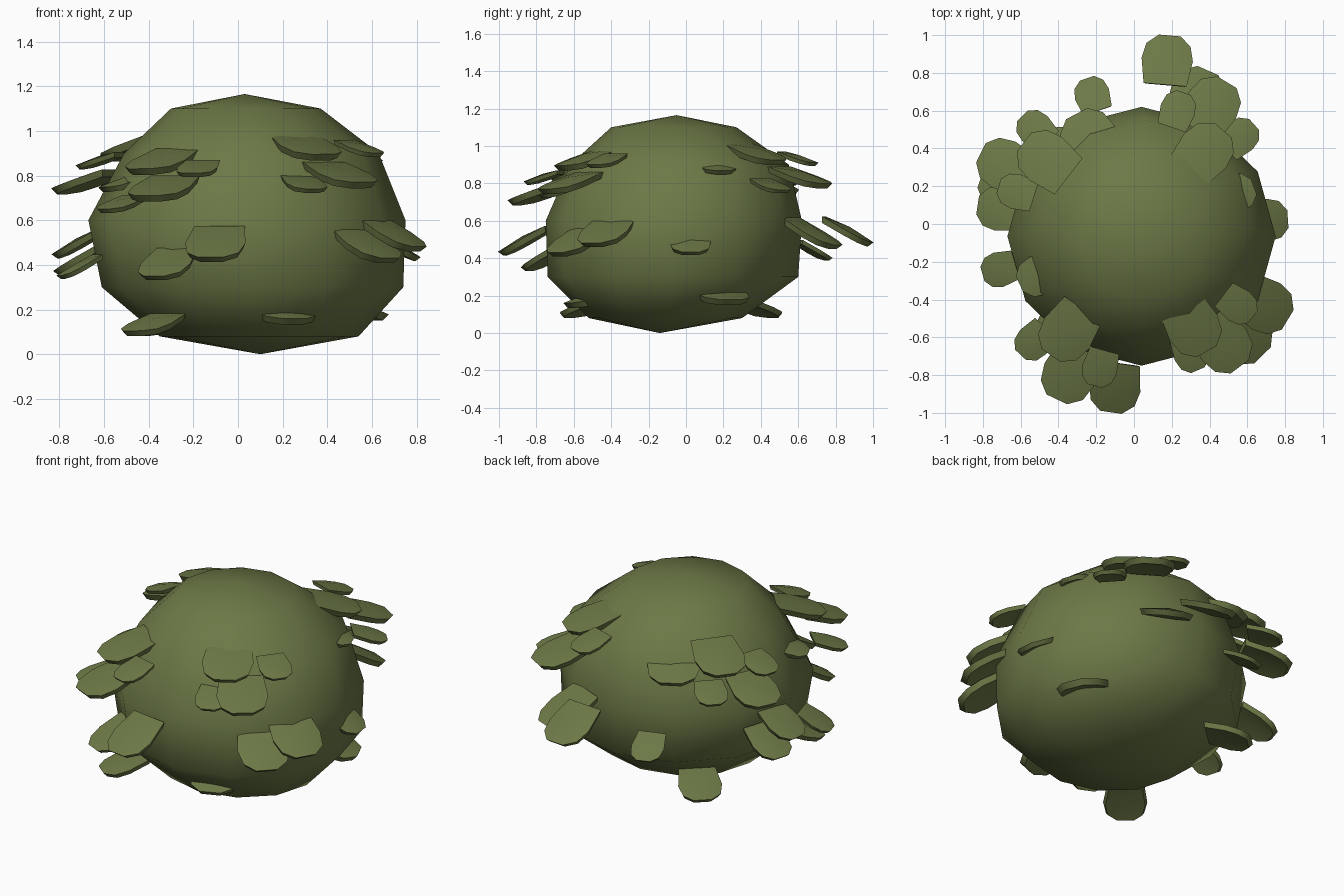
import bpy, bmesh, math
from mathutils import Matrix, Vector

if "Cube" in bpy.data.objects:
    bpy.data.objects.remove(bpy.data.objects["Cube"])

green = bpy.data.materials.new("leaf green")
green.diffuse_color = (0.15, 0.19, 0.062, 1)
green.use_nodes = True
green.node_tree.nodes["Principled BSDF"].inputs["Base Color"].default_value = green.diffuse_color


def finish(bm, name, angle):
    bmesh.ops.recalc_face_normals(bm, faces=bm.faces)
    me = bpy.data.meshes.new(name)
    bm.to_mesh(me)
    bm.free()
    me.materials.append(green)
    ob = bpy.data.objects.new(name, me)
    bpy.context.collection.objects.link(ob)
    bpy.context.view_layer.objects.active = ob
    ob.select_set(True)
    bpy.ops.object.shade_smooth_by_angle(angle=math.radians(angle))
    ob.select_set(False)
    return ob


# Bush body: stacked 12-sided rings (z, centre x, centre y, radius x, radius y)
rings = [(0.08, 0.095, -0.11, 0.445, 0.41), (0.30, 0.065, -0.07, 0.675, 0.67),
         (0.60, 0.04, -0.065, 0.71, 0.685), (0.90, 0.06, -0.035, 0.57, 0.585),
         (1.10, 0.035, -0.065, 0.335, 0.335)]
SEG = 12
bm = bmesh.new()
loops = [[bm.verts.new((cx + rx * math.cos(math.tau * i / SEG),
                        cy + ry * math.sin(math.tau * i / SEG), z)) for i in range(SEG)]
         for z, cx, cy, rx, ry in rings]
low, high = bm.verts.new((0.1, -0.14, 0)), bm.verts.new((0.03, -0.05, 1.165))
for i in range(SEG):
    j = (i + 1) % SEG
    for a, b in zip(loops, loops[1:]):
        bm.faces.new((a[i], a[j], b[j], b[i]))
    bm.faces.new((low, loops[0][j], loops[0][i]))
    bm.faces.new((high, loops[-1][i], loops[-1][j]))
finish(bm, "bush_body", 75)

# Leaf outline: local x points outward, y across, unit size
OUTLINE = [(-0.5, -0.42), (0.02, -0.5), (0.32, -0.43), (0.5, -0.22),
           (0.5, 0.2), (0.32, 0.43), (0.02, 0.5), (-0.5, 0.42)]


def leaf(bm, x, y, z, size, azimuth):
    pitch = math.radians(19 if z > 0.65 or z < 0.25 else 30)
    length, width, thick = size * 1.02, size * 0.94, 0.12 * size

    m = (Matrix.Translation((x, y, z)) @ Matrix.Rotation(azimuth, 4, 'Z')
         @ Matrix.Rotation(pitch, 4, 'Y'))

    def put(u, v, w):
        bow = 0.05 - 0.28 * (v * v + 0.35 * u * u)
        return bm.verts.new(m @ Vector((u * length, v * width, w + bow * size)))
    top = [put(u, v, thick / 2) for u, v in OUTLINE]
    bot = [put(u * 0.9, v * 0.9, -thick / 2) for u, v in OUTLINE]
    ct, cb = put(0, 0, thick / 2), put(0, 0, -thick / 2)
    for i in range(len(OUTLINE)):
        j = (i + 1) % len(OUTLINE)
        bm.faces.new((ct, top[i], top[j]))
        bm.faces.new((cb, bot[j], bot[i]))
        bm.faces.new((top[i], bot[i], bot[j], top[j]))


B, S = 0.305, 0.2  # large and small leaf
# Leaves by cluster: (x, y, z, size)
clusters = {
    "front_right_leaves": [
        (0.31, -0.54, 0.925, B), (0.30, -0.68, 0.76, S), (0.47, -0.63, 0.80, B),
        (0.55, -0.43, 0.92, S), (0.69, -0.43, 0.54, B), (0.58, -0.59, 0.49, B),
        (0.20, -0.49, 0.19, B)],
    "front_left_leaves": [
        (-0.35, -0.57, 0.86, B), (-0.18, -0.76, 0.83, S), (-0.34, -0.79, 0.74, B),
        (-0.53, -0.62, 0.67, S), (-0.10, -0.86, 0.49, 0.29), (-0.32, -0.75, 0.40, 0.26),
        (-0.39, -0.54, 0.13, 0.26)],
    "back_right_leaves": [
        (0.37, 0.38, 0.955, B), (0.56, 0.46, 0.785, S), (0.41, 0.62, 0.83, B),
        (0.23, 0.60, 0.93, S), (0.33, 0.68, 0.53, B), (0.175, 0.86, 0.54, 0.29),
        (0.53, 0.16, 0.89, 0.22), (0.70, 0.02, 0.48, 0.24), (0.50, 0.18, 0.21, 0.32)],
    "back_left_leaves": [
        (-0.46, 0.34, 0.92, B), (-0.62, 0.17, 0.865, S), (-0.68, 0.31, 0.77, 0.29),
        (-0.52, 0.50, 0.78, S), (-0.71, 0.08, 0.495, 0.25), (-0.70, 0.20, 0.42, 0.25),
        (-0.71, -0.24, 0.39, S), (-0.50, -0.27, 0.77, 0.23), (-0.23, 0.44, 0.85, 0.32),
        (-0.22, 0.68, 0.44, S), (-0.36, 0.38, 0.13, 0.26)],
}
for name, leaves in clusters.items():
    bm = bmesh.new()
    for x, y, z, size in leaves:
        leaf(bm, x, y, z, size, math.atan2(y + 0.03, x - 0.1 if y > 0.8 else x - 0.02))
    finish(bm, name, 40)
